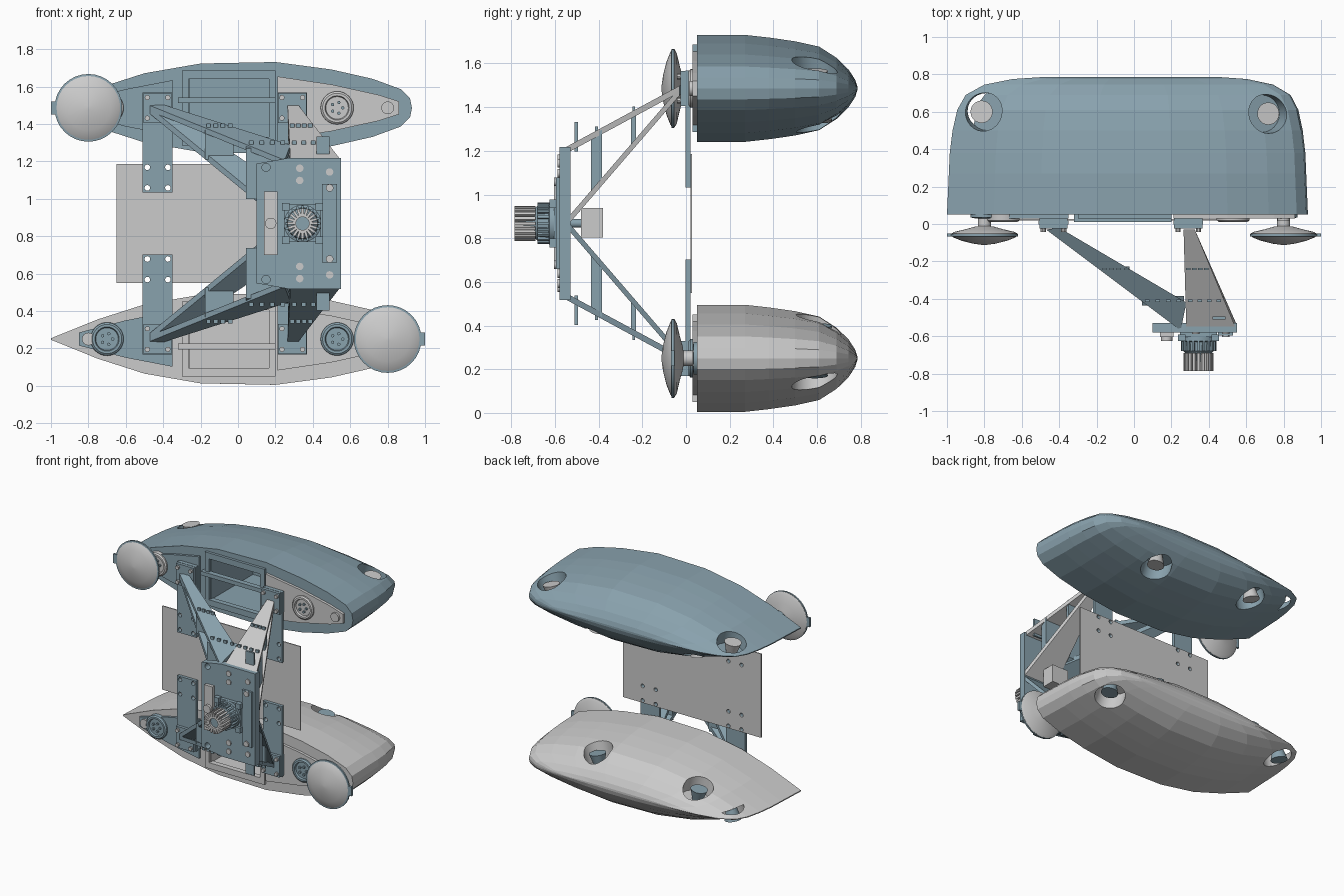
import bpy, bmesh, math
from mathutils import Vector

if "Cube" in bpy.data.objects:
    bpy.data.objects.remove(bpy.data.objects["Cube"])

MID = 0.868          # mirror plane height
POD = 0.618          # pod axis distance from mirror plane
blue = bpy.data.materials.new("blue_grey")
blue.diffuse_color = (0.25, 0.36, 0.42, 1)
blue.use_nodes = True
blue.node_tree.nodes["Principled BSDF"].inputs["Base Color"].default_value = blue.diffuse_color

def finish(name, bm, mat=None, smooth=False):
    bmesh.ops.recalc_face_normals(bm, faces=bm.faces[:])
    me = bpy.data.meshes.new(name)
    bm.to_mesh(me)
    bm.free()
    ob = bpy.data.objects.new(name, me)
    bpy.context.collection.objects.link(ob)
    if mat:
        me.materials.append(mat)
    if smooth:
        bpy.ops.object.select_all(action='DESELECT')
        ob.select_set(True)
        bpy.context.view_layer.objects.active = ob
        bpy.ops.object.shade_smooth_by_angle(angle=math.radians(35))
    return ob

def hull(name, pts, mat=None):
    bm = bmesh.new()
    for p in pts:
        bm.verts.new(p)
    r = bmesh.ops.convex_hull(bm, input=bm.verts[:])
    bmesh.ops.dissolve_limit(bm, angle_limit=0.01, verts=bm.verts[:], edges=bm.edges[:])
    return finish(name, bm, mat)

def box(name, x, y, z, mat=None):
    return hull(name, [(a, b, c) for a in x for b in y for c in z], mat)

def loft(name, rings, mat=None, smooth=False):
    bm = bmesh.new()
    R = [[bm.verts.new(p) for p in ring] for ring in rings]
    n = len(R[0])
    for a, b in zip(R, R[1:]):
        for i in range(n):
            bm.faces.new((a[i], a[(i + 1) % n], b[(i + 1) % n], b[i]))
    bm.faces.new(R[0])
    bm.faces.new(R[-1][::-1])
    return finish(name, bm, mat, smooth)

def tube(name, p, q, r0, r1=None, mat=None, n=24):
    p, q = Vector(p), Vector(q)
    rot = (q - p).to_track_quat('Z', 'Y')
    ring = lambda c, r: [c + rot @ Vector((r * math.cos(k * math.tau / n), r * math.sin(k * math.tau / n), 0))
                         for k in range(n)]
    return loft(name, [ring(p, r0), ring(q, r0 if r1 is None else r1)], mat, True)

def lathe(name, x, z, prof, mat=None, n=32):
    return loft(name, [[(x + r * math.cos(k * math.tau / n), y, z + r * math.sin(k * math.tau / n))
                        for k in range(n)] for y, r in prof], mat, True)

def cut(ob, cutters):
    bpy.context.view_layer.objects.active = ob
    for c in cutters:
        c.hide_render = True
        m = ob.modifiers.new("cut", 'BOOLEAN')
        m.operation, m.object, m.solver = 'DIFFERENCE', c, 'EXACT'
        bpy.ops.object.modifier_apply(modifier=m.name)
        bpy.data.objects.remove(c)

# Pod outline (x, half height) and layers (y, x scale, z scale)
upper = [(-1, .004), (-.75, .105), (-.5, .185), (-.2, .237), (.2, .245), (.5, .205), (.72, .155),
         (.87, .1), (.92, .05)]
outline = upper + [(.93, 0)] + [(x, -h) for x, h in reversed(upper)]
layers = [(.05, 1, 1), (.27, .99, 1), (.38, .985, .95), (.5, .97, .88), (.61, .945, .78), (.69, .9, .57),
          (.745, .8, .35), (.775, .65, .16), (.785, .5, .03)]

# Strut plates: slope of outer and inner truss plates
outer = lambda y: .63 + (y + .03) * .54
inner = lambda y: .62 + (y + .03) * 1.16

def plate(name, xy, f, s, mat, t=.03):
    return hull(name, [(x, y, MID + s * (f(y) - o)) for x, y in xy for o in (0, t)], mat)

for s, side in ((1, "upper"), (-1, "lower")):
    pm = blue if s > 0 else None
    other = None if s > 0 else blue
    pz = MID + s * POD
    Z = lambda d: pz + s * d

    # Pod shell, cavity and thruster wells
    pod = loft(side + "_pod", [[(x * a, y, Z(h * b)) for x, h in outline] for y, a, b in layers], pm)
    cutters = [box("cavity", (-.26, .17), (0, .55), (pz - .16, pz + .16))]
    wells = [(-.8, .6, -.25, 1, .035), (.7, .59, .3, 1, .06),
             (.3, .61, .25, -1, .13), (-.53, .62, -.25, -1, .09)]
    for x, y, lean, up, deep in wells:
        lo, hi = deep - .06, deep + .4
        cutters.append(tube("well", (x - lean * .06, y, Z(up * lo)), (x + lean * .4, y, Z(up * hi)), .1, .12))
    cut(pod, cutters)
    for x, y, lean, up, deep in wells:
        tube(side + "_thruster_nozzle", (x, y, Z(up * (deep - .07))),
             (x + lean * .06, y, Z(up * (deep + .02))), .035, .06, other)

    # Front panels, cavity frame and crossbar
    for nm, pts, mat in (("left", [(-.35, .148), (-.6, .1), (-.85, .035)], blue if s < 0 else pm),
                         ("right", [(.21, .168), (.5, .125), (.75, .07), (.86, .035)], None)):
        hull(f"{side}_{nm}_panel", [(x, y, pz + k * h) for x, h in pts for y in (.03, .07) for k in (-1, 1)], mat)
    for z0 in (-.2, .155):
        box(side + "_frame_rail", (-.3, .2), (.03, .07), (pz + z0, pz + z0 + .045), pm)
    for x0 in (-.3, .165):
        box(side + "_frame_post", (x0, x0 + .035), (.03, .07), (pz - .2, pz + .2), pm)
    box(side + "_frame_crossbar", (-.32, .2), (.01, .05), (Z(.025), Z(.055)), pm)

    # Round ports
    for x in (-.7, .53):
        lathe(side + "_port", x, pz, [(.06, .09), (.02, .088), (.012, .078), (.012, .065), (.025, .06)], other)
        for k in range(5):
            a = k * math.tau / 5
            tube(side + "_port_pin", (x + .03 * math.cos(a), .03, pz + .03 * math.sin(a)),
                 (x + .03 * math.cos(a), .012, pz + .03 * math.sin(a)), .009, None, blue, 8)
    for x in (-.8, .8):
        tube(side + "_small_port", (x, .06, pz), (x, .015, pz), .034)

    # Dish on its stem
    dx = -.8 * s
    lathe(side + "_dish", dx, pz, [(-.112, .01), (-.105, .06), (-.09, .12), (-.072, .165), (-.062, .178),
          (-.052, .178), (-.042, .16), (-.028, .1), (-.015, .055), (-.012, .035), (.05, .035)])
    lathe(side + "_dish_rim", dx, pz, [(-.068, .17), (-.066, .181), (-.054, .181), (-.052, .17)], blue)
    box(side + "_dish_latch", (dx - s * .17, dx - s * .2), (-.068, -.052), (pz - .035, pz + .035), blue)
    lathe(side + "_dish_collar", dx, pz, [(.05, .075), (.035, .075), (.03, .05)], blue)

    # Mounting brackets with bolt holes
    for x in (-.43, .29):
        b = box(side + "_bracket", (x - .08, x + .08), (-.003, .02), (MID + s * .165, MID + s * .7), blue)
        cut(b, [tube("hole", (x + e, -.1, MID + s * d), (x + e, .1, MID + s * d), .015, n=12)
                for e in (-.055, .055) for d in (.19, .3)])
        box(side + "_bracket_pad", (x - .075, x + .075), (-.025, .05), (Z(-.08), Z(.08)), blue)
        for e in (-.055, .055):
            for d in (-.055, .055):
                tube(side + "_bolt", (x + e, -.02, Z(d)), (x + e, -.042, Z(d)), .014, None, None, 10)

    # Truss arms: sloped plates, ribs and comb teeth
    left = [(-.47, -.03), (-.40, -.02), (.25, -.57), (.28, -.42)]
    right = [(.265, -.03), (.325, -.03), (.28, -.57), (.55, -.57)]
    for nm, xy, mat in (("left", left, blue), ("right", right, None if s > 0 else blue)):
        plate(f"{side}_{nm}_arm_outer", xy, outer, s, mat)
        xi = [(x, max(y, -.54)) for x, y in xy]
        plate(f"{side}_{nm}_arm_inner", xi, inner, s, mat, .035)
    for y in (-.24, -.41):
        spans = [(-.45 + (-.03 - y) * 1.3, -.38 + (-.03 - y) * 1.7), (.275, .31 + (-.03 - y) * .44)]
        for a, b in spans:
            w = .012 if y > -.3 else .025
            hull(side + "_arm_rib", [(x, yy, MID + s * f(yy)) for x in (a, b)
                 for yy in (y - w, y + w) for f in (lambda v: outer(v) - .01, lambda v: inner(v) - .02)], blue)
            for k in range(4):
                x = a + (b - a) * (k + .5) / 4
                z = outer(y)
                box(side + "_arm_tooth", (x - .012, x + .012), (y - .006, y + .006),
                    (MID + s * (z - .01), MID + s * (z + .018)), blue)
    box(side + "_hub_tab", (.42, .49), (-.51, -.495), (MID + s * .33, MID + s * .465), blue)

    # Hub details
    for x, d in ((.33, .295), (.33, .23), (.49, .275)):
        tube(side + "_hub_stud", (x, -.57, MID + s * d), (x, -.588, MID + s * d), .02, None, None, 16)

# Thin sheet between the pods
sheet = box("back_sheet", (-.65, .51), (.02, .028), (MID - .318, MID + .318))
cut(sheet, [tube("hole", (x + e, -.1, MID + s * d), (x + e, .1, MID + s * d), .015, n=12)
            for x in (-.43, .29) for e in (-.055, .055) for s in (1, -1) for d in (.19, .3)])

# Hub plate, with bolt holes
hub = hull("hub_plate", [(x, y, MID + k * d) for x, d in ((.1, .32), (.27, .35), (.55, .35))
                         for y in (-.58, -.53) for k in (-1, 1)], blue)
cut(hub, [tube("hole", (.15, -.7, MID + k), (.15, -.4, MID + k), .022, n=16) for k in (-.3, .3)])
box("hub_side_bar", (.14, .21), (-.605, -.56), (MID - .17, MID + .17))
box("hub_face_bar", (.45, .53), (-.595, -.57), (MID - .21, MID + .21), blue)
for k in (-.19, .19):
    tube("face_bar_stud", (.49, -.58, MID + k), (.49, -.605, MID + k), .02)
tube("side_knob", (.175, -.6, MID), (.175, -.625, MID), .03)
box("rear_box", (.28, .42), (-.48, -.38), (MID - .065, MID + .07))
tube("rear_box_stem", (.35, -.54, MID), (.35, -.47, MID), .02, None, blue)

# Docking head: base, ribbed barrel and toothed crown
cx = .345
box("head_base", (cx - .1, cx + .1), (-.605, -.57), (MID - .1, MID + .1), blue)
for a in (-1, 1):
    for b in (-1, 1):
        box("head_corner", (cx + a * .07, cx + a * .11), (-.625, -.59), (MID + b * .07, MID + b * .11), blue)
lathe("head_barrel", cx, MID, [(-.59, .1), (-.625, .1), (-.63, .085), (-.68, .08), (-.7, .06), (-.77, .045)], blue)
for k in range(20):
    a = k * math.tau / 20
    c, s = math.cos(a), math.sin(a)
    for nm, y0, y1, r0, r1, w in (("crown_tooth", -.785, -.69, .035, .08, .007), ("barrel_rib", -.68, -.61, .07, .095, .006)):
        hull(nm, [(cx + r * c - e * s, y, MID + r * s + e * c) for r in (r0, r1)
                  for y in (y0, y1) for e in (-w, w)], blue if nm == "barrel_rib" else None)
